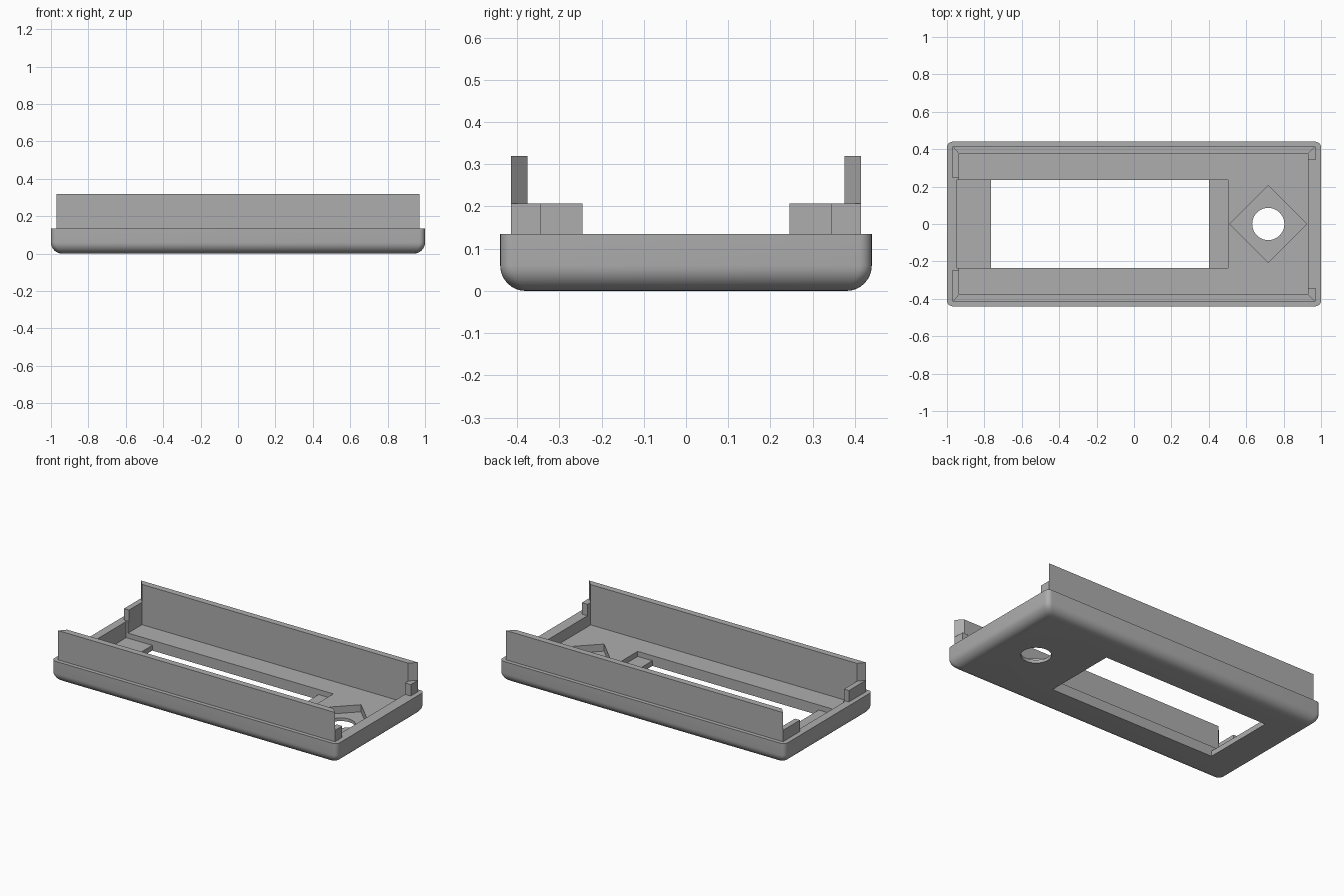
import bpy, bmesh, math

cube = bpy.data.objects.get("Cube")
if cube:
    bpy.data.objects.remove(cube, do_unlink=True)

grey = bpy.data.materials.new("plain_grey")
grey.use_nodes = True
COLOUR = (0.42, 0.42, 0.42, 1)
grey.diffuse_color = COLOUR
grey.node_tree.nodes["Principled BSDF"].inputs["Base Color"].default_value = COLOUR

HX, HY = 1.0, 0.44            # outer half sizes
RIM, FLOOR, LEDGE = 0.135, 0.065, 0.033
TAB, FLANGE = 0.207, 0.32
LX, RX, IY = -0.935, 0.93, 0.375   # inner wall faces
OX, OY = 0.97, 0.415               # outer face of the raised lip


def loft(name, loops):
    """Closed solid through stacked loops of points."""
    bm = bmesh.new()
    rings = [[bm.verts.new(p) for p in loop] for loop in loops]
    n = len(rings[0])
    for a, b in zip(rings, rings[1:]):
        for i in range(n):
            j = (i + 1) % n
            bm.faces.new((a[i], a[j], b[j], b[i]))
    bm.faces.new(rings[0][::-1])
    bm.faces.new(rings[-1])
    bmesh.ops.recalc_face_normals(bm, faces=bm.faces)
    mesh = bpy.data.meshes.new(name)
    bm.to_mesh(mesh)
    bm.free()
    mesh.materials.append(grey)
    obj = bpy.data.objects.new(name, mesh)
    bpy.context.collection.objects.link(obj)
    return obj


def prism(name, outline, z0, z1):
    return loft(name, [[(x, y, z) for x, y in outline] for z in (z0, z1)])


def rect(x0, x1, y):
    return [(x0, -y), (x1, -y), (x1, y), (x0, y)]


def ngon(cx, r, sides):
    return [(cx + r * math.cos(math.tau * i / sides), r * math.sin(math.tau * i / sides))
            for i in range(sides)]


def rounded_loop(inset, z, r=0.03, steps=6):
    pts = []
    for k, (sx, sy) in enumerate([(1, 1), (-1, 1), (-1, -1), (1, -1)]):
        for i in range(steps + 1):
            a = math.pi / 2 * (k + i / steps)
            pts.append((sx * (HX - inset - r) + r * math.cos(a),
                        sy * (HY - inset - r) + r * math.sin(a), z))
    return pts


# Tray with rounded lower edge
R = 0.06
loops = []
for i in range(9):
    a = math.pi / 2 * i / 8
    loops.append(rounded_loop(R * (1 - math.sin(a)), R * (1 - math.cos(a))))
loops.append(rounded_loop(0, RIM))
tray = loft("tray", loops)

# Cavity, window with end ledges, diamond recess and round hole
cutters = [
    prism("cavity_cutter", rect(LX, RX, IY), FLOOR, 0.5),
    prism("recess_cutter", rect(-0.948, 0.503, 0.235), LEDGE, 0.5),
    prism("window_cutter", rect(-0.765, 0.4, 0.235), -0.1, 0.5),
    prism("diamond_cutter", ngon(0.718, 0.206, 4), 0.02, 0.5),
    prism("hole_cutter", ngon(0.718, 0.086, 40), -0.1, 0.5),
]
bpy.context.view_layer.objects.active = tray
for cutter in cutters:
    cutter.hide_render = True
    mod = tray.modifiers.new("cut", "BOOLEAN")
    mod.operation = "DIFFERENCE"
    mod.solver = "EXACT"
    mod.object = cutter
    bpy.ops.object.modifier_apply(modifier=mod.name)
    bpy.data.objects.remove(cutter, do_unlink=True)

bpy.ops.object.select_all(action="DESELECT")
tray.select_set(True)
bpy.ops.object.shade_smooth_by_angle(angle=math.radians(30))

# Tall mitred flanges and the low corner tabs, front and back
for side, s in (("front", -1), ("back", 1)):
    prism(side + "_flange",
          [(-OX, s * OY), (OX, s * OY), (RX, s * IY), (LX, s * IY)], RIM, FLANGE)
    for end, outer, inner, y in (("left", OX, RX, 0.343), ("right", -OX, LX, 0.245)):
        prism(f"{side}_{end}_tab",
              [(outer, s * OY), (outer, s * y), (inner, s * y), (inner, s * IY)], RIM, TAB)
